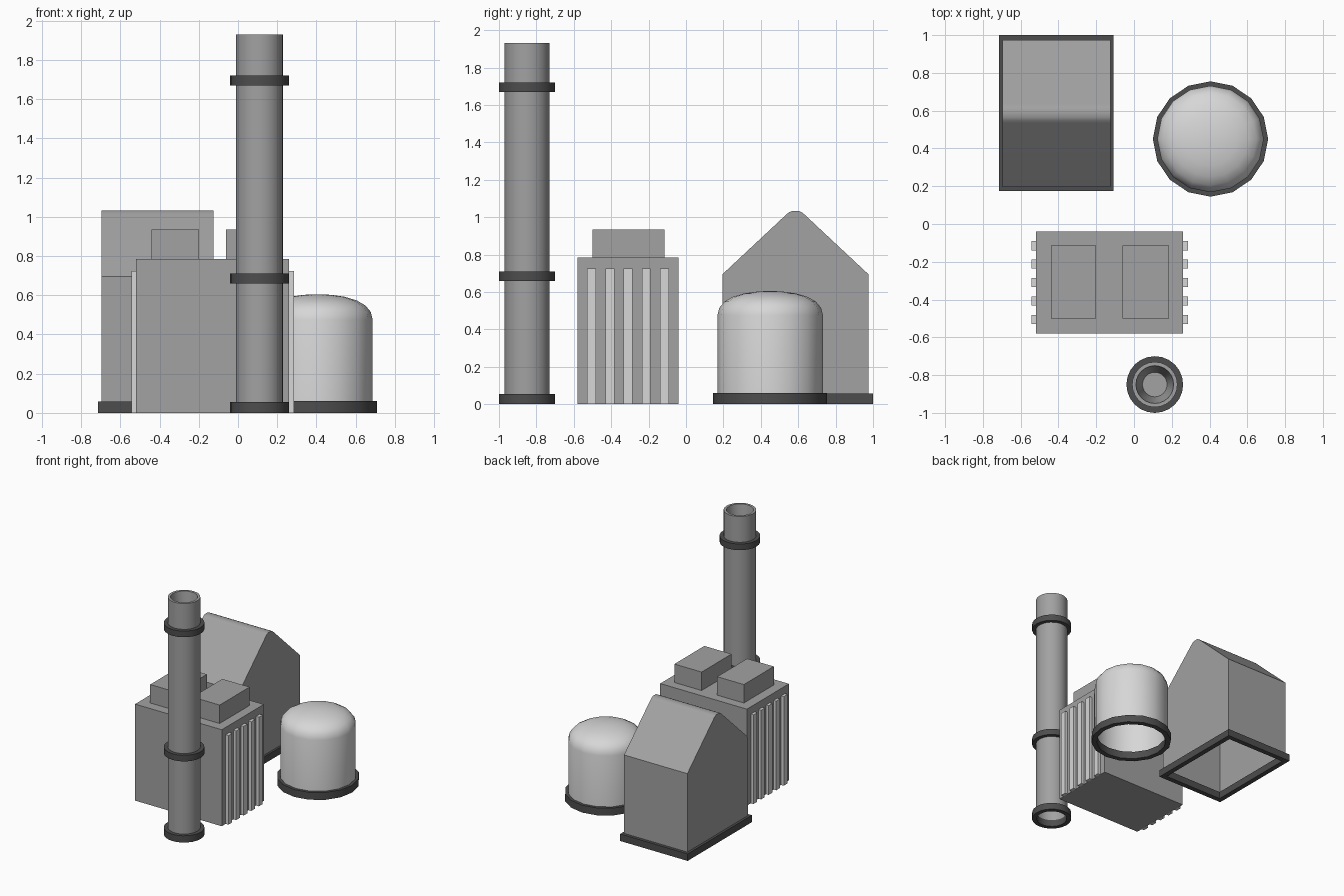
import bpy, bmesh, math

if "Cube" in bpy.data.objects:
    bpy.data.objects.remove(bpy.data.objects["Cube"])

def material(name, v):
    m = bpy.data.materials.new(name)
    m.diffuse_color = (v, v, v, 1)
    m.use_nodes = True
    m.node_tree.nodes["Principled BSDF"].inputs["Base Color"].default_value = m.diffuse_color
    return m

GREY = material("mid_grey", 0.36)
DARK = material("dark_grey", 0.075)
LIGHT = material("light_grey", 0.68)

def finish(name, bm, mat, smooth=None):
    bmesh.ops.recalc_face_normals(bm, faces=bm.faces)
    me = bpy.data.meshes.new(name)
    bm.to_mesh(me)
    bm.free()
    ob = bpy.data.objects.new(name, me)
    bpy.context.collection.objects.link(ob)
    me.materials.append(mat)
    if smooth:
        bpy.ops.object.select_all(action='DESELECT')
        ob.select_set(True)
        bpy.context.view_layer.objects.active = ob
        bpy.ops.object.shade_smooth_by_angle(angle=math.radians(smooth))
    return ob

def box(name, x0, x1, y0, y1, z0, z1, mat):
    bm = bmesh.new()
    bmesh.ops.create_cube(bm, size=1)
    for v in bm.verts:
        v.co = (x1 if v.co.x > 0 else x0, y1 if v.co.y > 0 else y0,
                z1 if v.co.z > 0 else z0)
    return finish(name, bm, mat)

def lathe(name, cx, cy, profile, mat, sides, closed=False, cap=False, smooth=40):
    """Turn a (radius, z) profile about a vertical axis."""
    bm = bmesh.new()
    rings = [[bm.verts.new((cx + r * math.cos(2 * math.pi * i / sides),
                            cy + r * math.sin(2 * math.pi * i / sides), z))
              for i in range(sides)] for r, z in profile]
    pairs = list(zip(rings, rings[1:]))
    if closed:
        pairs.append((rings[-1], rings[0]))
    for a, b in pairs:
        for i in range(sides):
            j = (i + 1) % sides
            bm.faces.new((a[i], a[j], b[j], b[i]))
    if cap:
        bm.faces.new(rings[-1])
    return finish(name, bm, mat, smooth)

def band(name, cx, cy, r0, r1, z0, z1, sides):
    lathe(name, cx, cy, [(r0, z0), (r1, z0), (r1, z1), (r0, z1)], DARK, sides, closed=True)

# Chimney: open base, recessed flue, three dark collars
CX, CY = 0.11, -0.85
lathe("chimney", CX, CY, [(0.12, 0), (0.12, 1.93), (0.10, 1.93), (0.065, 1.67)],
      GREY, 24, cap=True)
for i, (z0, z1) in enumerate([(0, 0.055), (0.66, 0.71), (1.67, 1.72)]):
    band(f"chimney_collar_{i + 1}", CX, CY, 0.115, 0.15, z0, z1, 24)

# Main block with roof units and side fins
box("main_block", -0.52, 0.26, -0.58, -0.04, 0, 0.785, GREY)
for i, (x0, x1) in enumerate([(-0.44, -0.20), (-0.06, 0.185)]):
    box(f"roof_unit_{i + 1}", x0, x1, -0.50, -0.115, 0.785, 0.935, GREY)
for i in range(5):
    y = -0.505 + i * 0.0975
    box(f"left_fin_{i + 1}", -0.543, -0.52, y - 0.024, y + 0.024, 0, 0.725, LIGHT)
    box(f"right_fin_{i + 1}", 0.26, 0.285, y - 0.024, y + 0.024, 0, 0.725, LIGHT)

# Storage dome and its base ring
TX, TY = 0.405, 0.45
lathe("storage_dome", TX, TY,
      [(0.282, 0), (0.282, 0.475), (0.272, 0.515), (0.245, 0.548), (0.20, 0.574),
       (0.14, 0.592), (0.07, 0.602), (0.02, 0.605)], LIGHT, 16, cap=True)
band("dome_base_ring", TX, TY, 0.265, 0.305, 0, 0.06, 16)

# Gabled shed: gable profile with a rounded ridge, open underneath
half = [(0.39, 0), (0.39, 0.695), (0.05, 1.013), (0.036, 1.025), (0.019, 1.033)]
profile = [(0.585 - h, z) for h, z in half] + [(0.585 + h, z) for h, z in reversed(half)]
bm = bmesh.new()
ends = [[bm.verts.new((x, y, z)) for y, z in profile] for x in (-0.695, -0.125)]
for e in ends:
    bm.faces.new(e)
for i in range(len(profile) - 1):
    bm.faces.new((ends[0][i], ends[0][i + 1], ends[1][i + 1], ends[1][i]))
finish("gabled_shed", bm, GREY, 35)

# Rectangular frame around the foot of the shed
bm = bmesh.new()
def loop(inset, z):
    x0, x1, y0, y1 = -0.715 + inset, -0.108 - inset, 0.175 + inset, 1.0 - inset
    return [bm.verts.new(p) for p in ((x0, y0, z), (x1, y0, z), (x1, y1, z), (x0, y1, z))]
loops = [loop(0, 0), loop(0, 0.057), loop(0.04, 0.057), loop(0.04, 0)]
for k in range(4):
    a, b = loops[k], loops[(k + 1) % 4]
    for i in range(4):
        j = (i + 1) % 4
        bm.faces.new((a[i], a[j], b[j], b[i]))
finish("shed_base_frame", bm, DARK)
